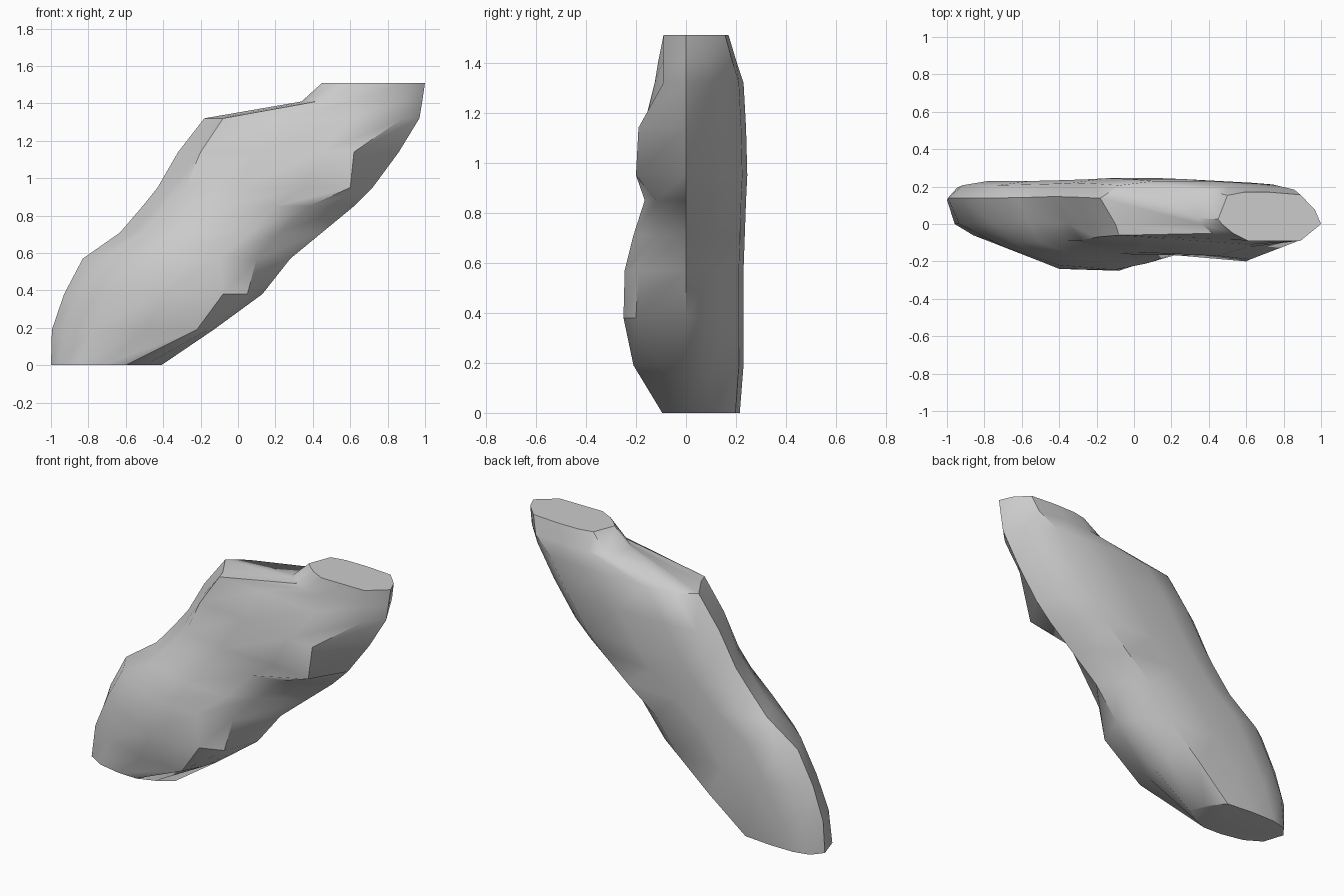
import bpy
import bmesh
import math

default_cube = bpy.data.objects.get("Cube")
if default_cube:
    bpy.data.objects.remove(default_cube, do_unlink=True)


def make_material(name, value):
    material = bpy.data.materials.new(name)
    material.use_nodes = True
    colour = (value, value, value, 1)
    material.diffuse_color = colour
    shader = material.node_tree.nodes["Principled BSDF"]
    shader.inputs["Base Color"].default_value = colour
    shader.inputs["Roughness"].default_value = 0.8
    return material


# Horizontal sections: height, left end, right end, back depth, front bulge points
sections = [
    (0, -1, -.41, .215, [(-.86, -.06), (-.72, -.09), (-.6, -.095), (-.5, -.06)]),
    (.19, -.995, -.13, .23, [(-.78, -.085), (-.5, -.2), (-.22, -.21), (-.16, -.1)]),
    (.38, -.93, .13, .23, [(-.7, -.12), (-.4, -.24), (-.08, -.25), (.05, -.2)]),
    (.57, -.83, .28, .23, [(-.64, -.1), (-.4, -.22), (-.1, -.245), (.1, -.19)]),
    (.71, -.63, .45, .235, [(-.5, -.1), (-.25, -.19), (.07, -.21), (.22, -.12)]),
    (.85, -.51, .62, .24, [(-.36, -.09), (-.1, -.16), (.2, -.165), (.38, -.12)]),
    (.95, -.43, .72, .245, [(-.28, -.09), (0, -.15), (.35, -.17), (.6, -.2)]),
    (1.14, -.32, .86, .24, [(-.2, -.07), (.1, -.11), (.45, -.17), (.62, -.19)]),
    (1.32, -.18, .97, .23, [(-.08, -.06), (.2, -.08), (.6, -.125), (.88, -.09)]),
    (1.41, .34, .985, .2, [(.42, -.05), (.5, -.08), (.62, -.11), (.88, -.09)]),
    (1.51, .45, 1, .17, [(.53, -.05), (.61, -.09), (.75, -.09), (.89, -.09)]),
]


def section_outline(left, right, back, front, is_tip):
    """Outline running from the left edge, along the front, and around the back."""
    width = right - left
    edge = back * (.15 if is_tip else .6)
    bevel = .02 if is_tip else .07 * width
    rear = [
        (right - .06 * width, .45 * back),
        (right - .2 * width, .92 * back),
        (right - .5 * width, back),
        (left + .25 * width, back),
        (left + .09 * width, .9 * back),
    ]
    return [(left, edge), (left + bevel, 0)] + front + [(right, 0)] + rear


# Slanted stone body, lofted through the sections and capped flat at both ends
bm = bmesh.new()
rings = []
for height, left, right, back, front in sections:
    outline = section_outline(left, right, back, front, height > 1.35)
    rings.append([bm.verts.new((x, y, height)) for x, y in outline])

for lower, upper in zip(rings, rings[1:]):
    count = len(lower)
    for i in range(count):
        j = (i + 1) % count
        bm.faces.new((lower[i], lower[j], upper[j], upper[i]))
bm.faces.new(list(reversed(rings[0])))
bm.faces.new(rings[-1])

bmesh.ops.recalc_face_normals(bm, faces=bm.faces)
mesh = bpy.data.meshes.new("slanted_rock")
bm.to_mesh(mesh)
bm.free()

rock = bpy.data.objects.new("slanted_rock", mesh)
bpy.context.collection.objects.link(rock)
mesh.materials.append(make_material("stone grey", .6))

# Soft facets with crisp caps and ridges
bpy.ops.object.select_all(action='DESELECT')
rock.select_set(True)
bpy.context.view_layer.objects.active = rock
bpy.ops.object.shade_smooth_by_angle(angle=math.radians(40))
